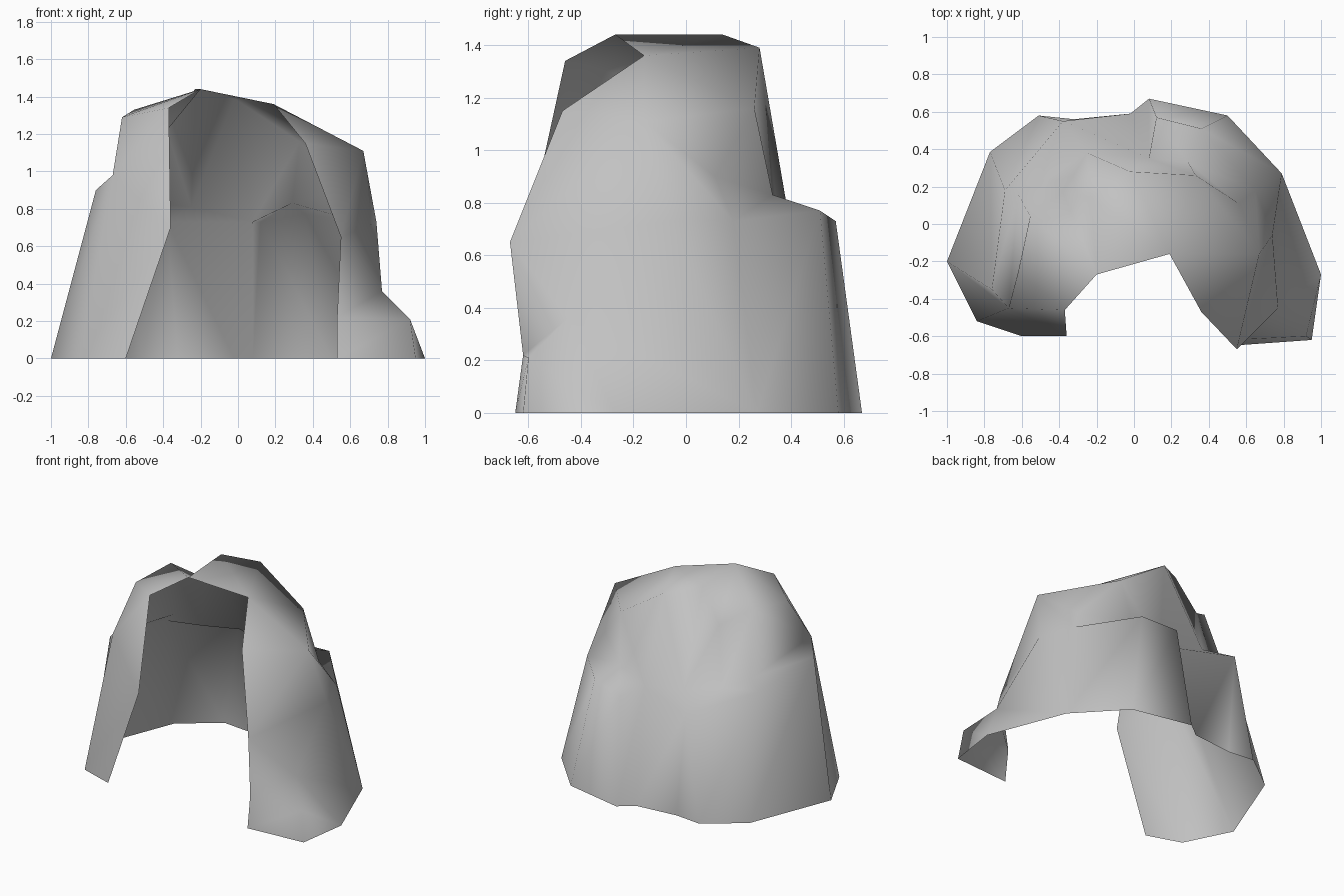
import bpy
import bmesh

cube = bpy.data.objects.get("Cube")
if cube:
    bpy.data.objects.remove(cube, do_unlink=True)

# Grey stone
stone = bpy.data.materials.new("grey_stone")
stone.use_nodes = True
colour = (0.54, 0.54, 0.54, 1)
stone.diffuse_color = colour
bsdf = next(n for n in stone.node_tree.nodes if n.type == 'BSDF_PRINCIPLED')
bsdf.inputs["Base Color"].default_value = colour
bsdf.inputs["Roughness"].default_value = 0.9

# Footprint on the ground, from one side of the opening round the back to the other
FOOT = [(.53, -.65), (.95, -.62), (1, -.27), (.79, .27), (.5, .58), (.08, .67),
        (-.02, .59), (-.32, .56), (-.51, .58), (-.77, .385), (-1, -.2),
        (-.84, -.52), (-.6, -.6)]

# Corners of the rock
ROCK = {
    # rim of the opening
    "shin": (.53, -.62, .22), "jamb": (.55, -.67, .65), "haunch": (.36, -.47, 1.15),
    "lintel": (.19, -.16, 1.36), "apex": (-.2, -.27, 1.44),
    "horn": (-.37, -.46, 1.34), "post": (-.36, -.6, .7),
    # left flank
    "toe": (.92, -.6, .21), "knee": (.77, -.45, .36), "hip": (.74, -.06, .73),
    "brow": (.67, -.16, 1.11),
    # rear left ledge
    "ledge_side": (.65, .18, .73), "ledge_mid": (.36, .51, .77),
    "ledge_end": (.12, .57, .73), "nook": (.08, .35, .73),
    "step": (.29, .33, .83), "cheek": (.56, .11, .9),
    # roof
    "bluff": (.33, .26, 1.16), "crest": (-.02, .28, 1.39), "peak": (-.23, .14, 1.44),
    "saddle": (-.38, .17, 1.22), "knoll": (-.555, .04, 1.33),
    "corner": (-.62, -.26, 1.29),
    # rear right ledge, inner then outer edge
    "nape": (-.25, .38, .81), "scarp": (-.46, .25, .83), "shoulder": (-.62, .16, .9),
    "wrist": (-.67, -.45, .98),
    "bench_back": (-.38, .55, .73), "bench_side": (-.69, .18, .83),
    "elbow": (-.76, -.35, .9),
}

bm = bmesh.new()
foot = [bm.verts.new((x, y, 0)) for x, y in FOOT]
rock = {name: bm.verts.new(co) for name, co in ROCK.items()}


def row(names):
    return [rock[name] for name in names.split()]


def bridge(a, b):
    """Skin two rows of corners; a repeated corner gives a triangle."""
    for i in range(len(a) - 1):
        bm.faces.new(dict.fromkeys((a[i], a[i + 1], b[i + 1], b[i])))


# Lower walls: one corner of the footprint fans out to several above
base = foot[:3] + foot[3:4] * 3 + foot[4:]
bridge(base, row("shin toe toe knee hip ledge_side ledge_mid ledge_end "
                 "nook bench_back bench_back bench_side elbow wrist post"))

# Rear ledges
bridge(row("ledge_side step nook"), row("ledge_side ledge_mid ledge_end"))
bridge(row("nook nape scarp scarp shoulder wrist"),
       row("bench_back bench_back bench_back bench_side bench_side elbow"))

# Left flank and upper back wall
bridge(row("shin jamb brow cheek bluff crest crest peak peak"),
       row("toe knee hip ledge_side step nook nape nape saddle"))
bridge(row("brow bluff"), row("brow cheek"))

# Roof behind the opening
bridge(row("jamb haunch lintel lintel lintel apex apex apex horn post"),
       row("brow brow brow bluff crest peak saddle knoll corner wrist"))

# Upper right wall
bridge(row("saddle saddle knoll knoll corner"),
       row("nape scarp scarp shoulder wrist"))

# Point the thin shell outwards
bmesh.ops.recalc_face_normals(bm, faces=bm.faces[:])
if sum(f.normal.dot(f.calc_center_median()) for f in bm.faces) < 0:
    bmesh.ops.reverse_faces(bm, faces=bm.faces[:])

mesh = bpy.data.meshes.new("rock_cave")
bm.to_mesh(mesh)
bm.free()
mesh.materials.append(stone)
cave = bpy.data.objects.new("rock_cave", mesh)
bpy.context.collection.objects.link(cave)

# Soft weathered shading all over
mesh.shade_smooth()
